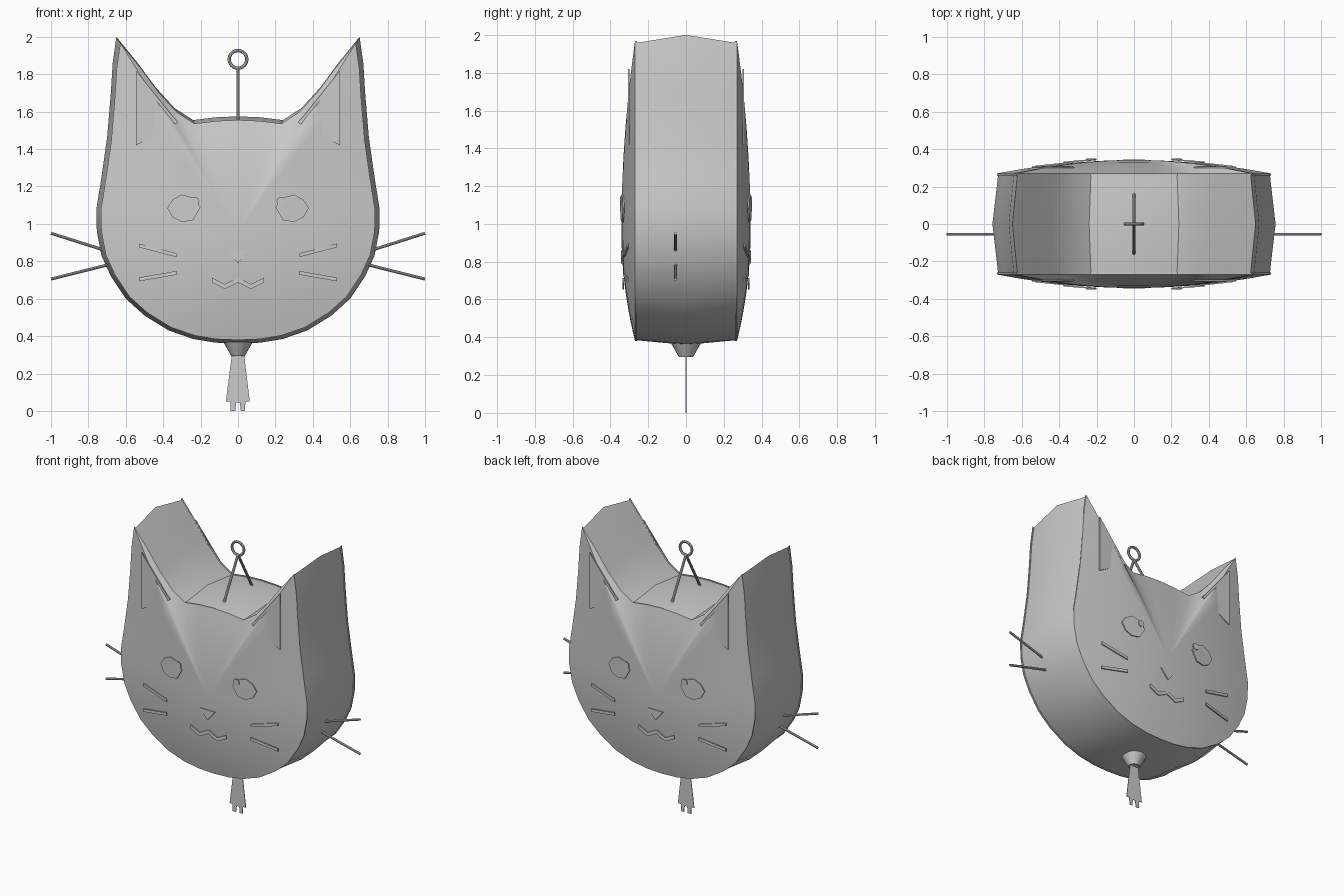
import bpy, bmesh, math
from mathutils import Vector

if "Cube" in bpy.data.objects:
    bpy.data.objects.remove(bpy.data.objects["Cube"])

grey = bpy.data.materials.new("soft_grey")
grey.use_nodes = True
grey.diffuse_color = (0.6, 0.6, 0.6, 1)
grey.node_tree.nodes["Principled BSDF"].inputs["Base Color"].default_value = (0.6, 0.6, 0.6, 1)

CENTRE = 0.96   # height of the face centre
DEPTH = 0.27    # half depth of the side band


def finish(name, bm, mirror="", smooth=False):
    """Turn a bmesh into an object, with optional mirroring and smooth shading."""
    bmesh.ops.recalc_face_normals(bm, faces=bm.faces)
    mesh = bpy.data.meshes.new(name)
    bm.to_mesh(mesh)
    bm.free()
    mesh.materials.append(grey)
    obj = bpy.data.objects.new(name, mesh)
    bpy.context.collection.objects.link(obj)
    if mirror:
        mod = obj.modifiers.new("mirror", "MIRROR")
        mod.use_axis = ["x" in mirror, "y" in mirror, False]
        mod.use_mirror_merge = False
    if smooth:
        bpy.ops.object.select_all(action="DESELECT")
        obj.select_set(True)
        bpy.context.view_layer.objects.active = obj
        bpy.ops.object.shade_smooth_by_angle(angle=math.radians(30))
    return obj


def plate(name, points, y, mirror, thick=0.008):
    """Thin plate from (x, z) points; y is a depth or a function of x."""
    bm = bmesh.new()
    depth = y if callable(y) else (lambda x: y)
    layers = [[bm.verts.new((x, depth(x) + s * thick / 2, z)) for x, z in points]
              for s in (-1, 1)]
    n = len(points)
    bm.faces.new(layers[0])
    bm.faces.new(layers[1][::-1])
    for i in range(n):
        j = (i + 1) % n
        bm.faces.new((layers[0][i], layers[0][j], layers[1][j], layers[1][i]))
    return finish(name, bm, mirror)


def rod(name, a, b, r1, r2, mirror="", sides=10):
    """Round rod or cone between two points."""
    a, b = Vector(a), Vector(b)
    bm = bmesh.new()
    bmesh.ops.create_cone(bm, cap_ends=True, segments=sides, radius1=r1, radius2=r2,
                          depth=(b - a).length)
    turn = (b - a).to_track_quat("Z", "Y").to_matrix()
    bmesh.ops.rotate(bm, verts=bm.verts, matrix=turn)
    bmesh.ops.translate(bm, verts=bm.verts, vec=(a + b) / 2)
    return finish(name, bm, mirror, smooth=True)


# Head: cat outline, side band and two domed faces
half = [(0, 1.575), (.12, 1.57), (.24, 1.555), (.34, 1.62), (.44, 1.73), (.54, 1.865),
        (.65, 2.0), (.67, 1.86), (.68, 1.7), (.70, 1.46), (.73, 1.25), (.757, 1.08),
        (.755, .96), (.73, .83), (.68, .72), (.6, .6), (.5, .51), (.37, .43),
        (.24, .385), (.12, .365), (0, .36)]
outline = half + [(-x, z) for x, z in half[-2:0:-1]]

rings = []
for t in (.12, .25, .4, .55, .7, .82, .92):
    rings.append((-DEPTH - .072 * (1 - t * t), .965 * t))
rings += [(-DEPTH, .968), (-DEPTH + .01, .968), (-DEPTH + .01, .96)]
rings = rings + [(0, 1.0)] + [(-y, s) for y, s in reversed(rings)]

bm = bmesh.new()
loops = [[bm.verts.new((x * s, y, CENTRE + (z - CENTRE) * s)) for x, z in outline]
         for y, s in rings]
n = len(outline)
for a, b in zip(loops, loops[1:]):
    for i in range(n):
        j = (i + 1) % n
        bm.faces.new((a[i], a[j], b[j], b[i]))
for loop, side in ((loops[0], -1), (loops[-1], 1)):
    tip = bm.verts.new((0, side * (DEPTH + .072), CENTRE))
    for i in range(n):
        bm.faces.new((loop[i], loop[(i + 1) % n], tip))
finish("head", bm, smooth=True)

# Face details, repeated on both faces
plate("inner_ears", [(.545, 1.82), (.545, 1.42), (.36, 1.52), (.32, 1.545), (.345, 1.57)],
      -.303, "xy")
plate("eyes", [(.2, 1.09), (.24, 1.14), (.3, 1.157), (.35, 1.13), (.378, 1.085),
               (.35, 1.035), (.3, 1.01), (.24, 1.02)],
      lambda x: -.338 + (x - .28) * .09, "xy")
pupil = [(.23 + .024 * math.cos(k * math.pi / 4), 1.12 + .024 * math.sin(k * math.pi / 4))
         for k in range(8)]
plate("pupils", pupil, -.346, "xy")
plate("nose", [(-.06, .86), (.06, .86), (0, .79)], -.341, "y")
zigzag = [(-.14, .7), (-.07, .665), (0, .7), (.07, .665), (.14, .7)]
plate("mouth", [(x, z + .013) for x, z in zigzag] + [(x, z - .013) for x, z in zigzag[::-1]],
      -.331, "y")
for name, inner, outer in (("upper", .833, .885), ("lower", .738, .703)):
    plate(name + "_face_whiskers",
          [(.33, inner - .01), (.53, outer - .01), (.53, outer + .01), (.33, inner + .01)],
          lambda x: -.329 + (x - .33) * .11, "xy")

# Long whiskers on the sides
rod("upper_side_whiskers", (.7, -.055, .855), (1, -.055, .95), .008, .008, "x")
rod("lower_side_whiskers", (.68, -.055, .785), (1, -.055, .705), .008, .008, "x")

# Hanging loop
rod("loop_legs", (0, 0, 1.835), (0, .16, 1.55), .009, .009, "y")
bpy.ops.mesh.primitive_torus_add(location=(0, 0, 1.88), rotation=(math.pi / 2, 0, 0),
                                 major_radius=.047, minor_radius=.009,
                                 major_segments=24, minor_segments=8)
ring = bpy.context.object
ring.name = "hanging_ring"
ring.data.materials.append(grey)
bpy.ops.object.shade_smooth_by_angle()

# Tassel under the chin
rod("tassel_cap", (0, 0, .295), (0, 0, .37), .037, .08, sides=20)
plate("tassel", [(-.033, .3), (.033, .3), (.063, .05), (.04, .05), (.036, 0), (.015, 0),
                 (.01, .045), (-.01, .045), (-.015, 0), (-.04, 0), (-.04, .05), (-.065, .05)],
      0, "", thick=.004)
